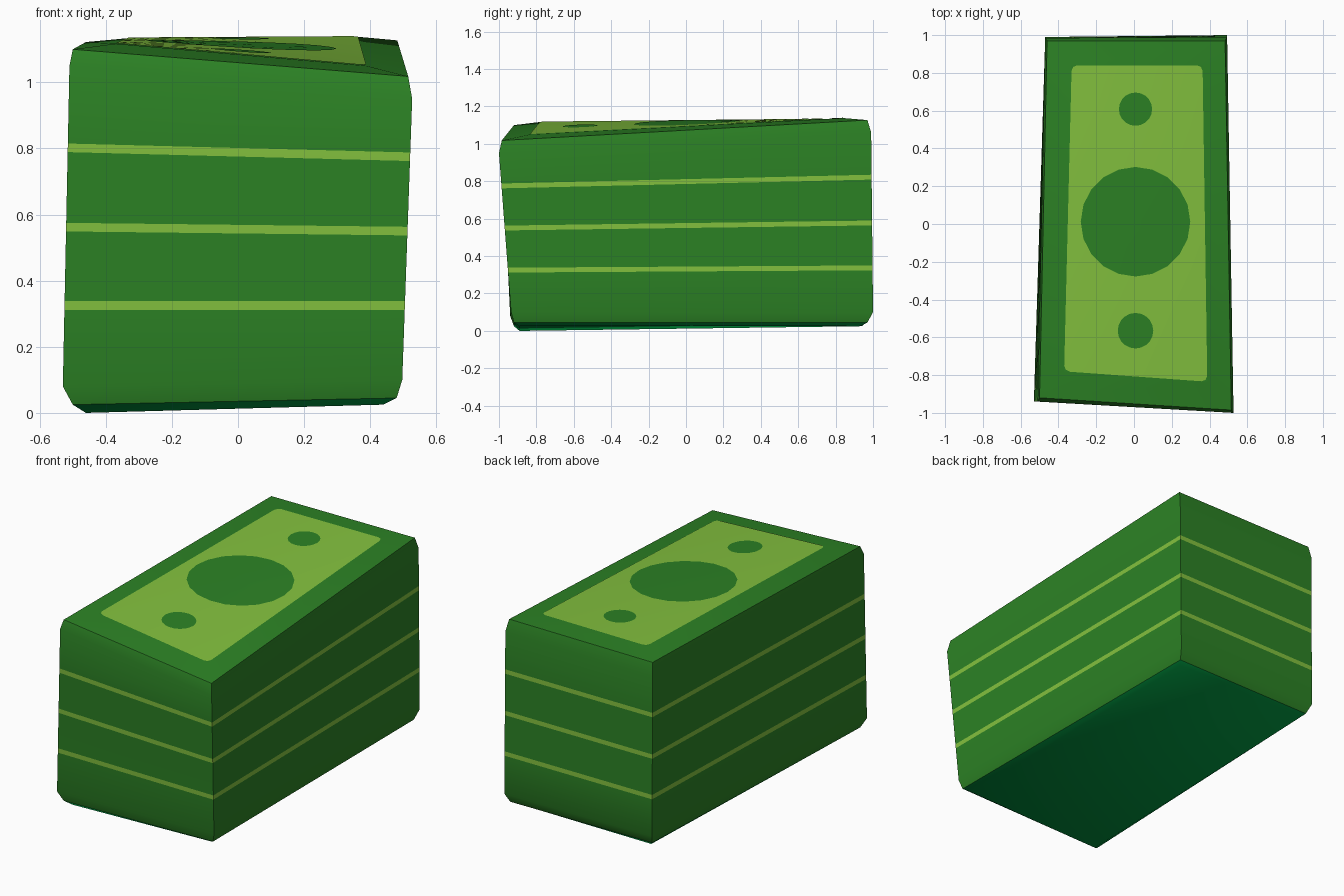
import bpy, bmesh, math
from mathutils import Vector

if "Cube" in bpy.data.objects:
    bpy.data.objects.remove(bpy.data.objects["Cube"])


def material(name, rgb):
    m = bpy.data.materials.new(name)
    m.diffuse_color = (*rgb, 1)
    m.use_nodes = True
    m.node_tree.nodes["Principled BSDF"].inputs["Base Color"].default_value = m.diffuse_color
    return m


GREEN = material("note green", (0.025, 0.223, 0.018))
LIGHT = material("light green", (0.227, 0.533, 0.048))
TEAL = material("deep teal green", (0.0, 0.328, 0.053))


def finish(bm, name, mats):
    me = bpy.data.meshes.new(name)
    bm.to_mesh(me)
    bm.free()
    for m in mats:
        me.materials.append(m)
    ob = bpy.data.objects.new(name, me)
    bpy.context.collection.objects.link(ob)
    return ob


# Corner order everywhere: front left, front right, back right, back left
bottom = [(-.46, -.89, .0), (.44, -.89, .025), (.45, .94, .03), (-.43, .94, .025)]
low_rim = [(-.50, -.92, .025), (.48, -.92, .045), (.475, .97, .045), (-.45, .96, .045)]
low_side = [(-.53, -.94, .08), (.497, -.935, .10), (.493, 1.0, .10), (-.47, .99, .10)]
top_side = [(-.51, -.94, 1.05), (.527, -1.0, .95), (.493, .99, 1.06), (-.47, .985, 1.05)]
top_rim = [(-.50, -.92, 1.10), (.515, -.985, 1.018), (.482, .97, 1.127), (-.46, .97, 1.122)]
panel = [(-.37, -.78, 1.117), (.388, -.835, 1.05), (.363, .84, 1.138), (-.33, .84, 1.134)]

# Stripe centre heights at each corner
stripes = [(.325, .325, .337, .332), (.562, .550, .577, .572), (.802, .775, .822, .818)]
HALF = .013


def side_ring(heights):
    ring = []
    for a, b, z in zip(low_side, top_side, heights):
        ring.append(Vector(a).lerp(Vector(b), (z - a[2]) / (b[2] - a[2])))
    return ring


def patch(u, v, lift=0.0):
    fl, fr, br, bl = (Vector(p) for p in panel)
    p = fl.lerp(fr, u).lerp(bl.lerp(br, u), v)
    p.z += lift
    return p


def on_patch(x, y, lift):
    """Point of the warped top at a given x, y."""
    u = v = .5
    for _ in range(6):
        p = patch(u, v)
        u += (x - p.x) / .74
        v += (y - p.y) / 1.65
    return patch(u, v, lift)


def add_grid(bm, lift, corner=0.0):
    """Grid over the warped top; corner pulls in the four corner points."""
    us = [0, .04] + [i / 10 for i in range(1, 10)] + [.96, 1]
    vs = [0, .018] + [i / 10 for i in range(1, 10)] + [.982, 1]
    n = len(us)
    rows = []
    for j, v in enumerate(vs):
        row = []
        for i, u in enumerate(us):
            uu, vv = u, v
            if i in (0, n - 1) and j in (0, n - 1):
                uu += (.04 if i == 0 else -.04) * corner
                vv += (.018 if j == 0 else -.018) * corner
            row.append(bm.verts.new(patch(uu, vv, lift)))
        rows.append(row)
    for a, b in zip(rows, rows[1:]):
        for i in range(n - 1):
            bm.faces.new((a[i], a[i + 1], b[i + 1], b[i])).smooth = True


# Stack of notes: leaning block lofted through four-cornered rings
rings = [bottom, low_rim, low_side]
for s in stripes:
    rings += [side_ring([z - HALF for z in s]), side_ring([z + HALF for z in s])]
rings += [top_side, top_rim, panel]

bm = bmesh.new()
loops = [[bm.verts.new(p) for p in r] for r in rings]
f = bm.faces.new(loops[0][::-1])
f.material_index, f.smooth = 2, True
for k, (a, b) in enumerate(zip(loops, loops[1:])):
    for i in range(4):
        j = (i + 1) % 4
        f = bm.faces.new((a[i], a[j], b[j], b[i]))
        f.smooth = True
        # underside rim is teal, the three narrow bands are light
        f.material_index = 2 if k == 0 else 1 if k in (3, 5, 7) else 0
# crisp rims and upright corners
rims = [set(loops[1]), set(loops[-2])]
upright = {v: i for lp in loops[1:-1] for i, v in enumerate(lp)}
for e in bm.edges:
    a, b = e.verts
    same_rim = any(a in r and b in r for r in rims)
    same_corner = a in upright and b in upright and upright[a] == upright[b]
    if same_rim or same_corner:
        e.smooth = False
add_grid(bm, 0)
finish(bm, "note_stack", [GREEN, LIGHT, TEAL])

# Light printed panel with slightly rounded corners
bm = bmesh.new()
add_grid(bm, .002, .3)
finish(bm, "top_panel", [LIGHT])


# Green discs printed on the panel
def disc(name, x, y, r, sides=20):
    bm = bmesh.new()
    hub = bm.verts.new(on_patch(x, y, .0045))
    prev = None
    for part in (.5, 1):
        ring = [bm.verts.new(on_patch(x + r * part * math.cos(math.tau * i / sides),
                                      y + r * part * math.sin(math.tau * i / sides), .0045))
                for i in range(sides)]
        for i in range(sides):
            j = (i + 1) % sides
            if prev:
                f = bm.faces.new((prev[i], ring[i], ring[j], prev[j]))
            else:
                f = bm.faces.new((hub, ring[i], ring[j]))
            f.smooth = True
        prev = ring
    finish(bm, name, [GREEN])


disc("centre_disc", .008, .012, .29)
disc("back_disc", .008, .608, .088)
disc("front_disc", .008, -.565, .094)
